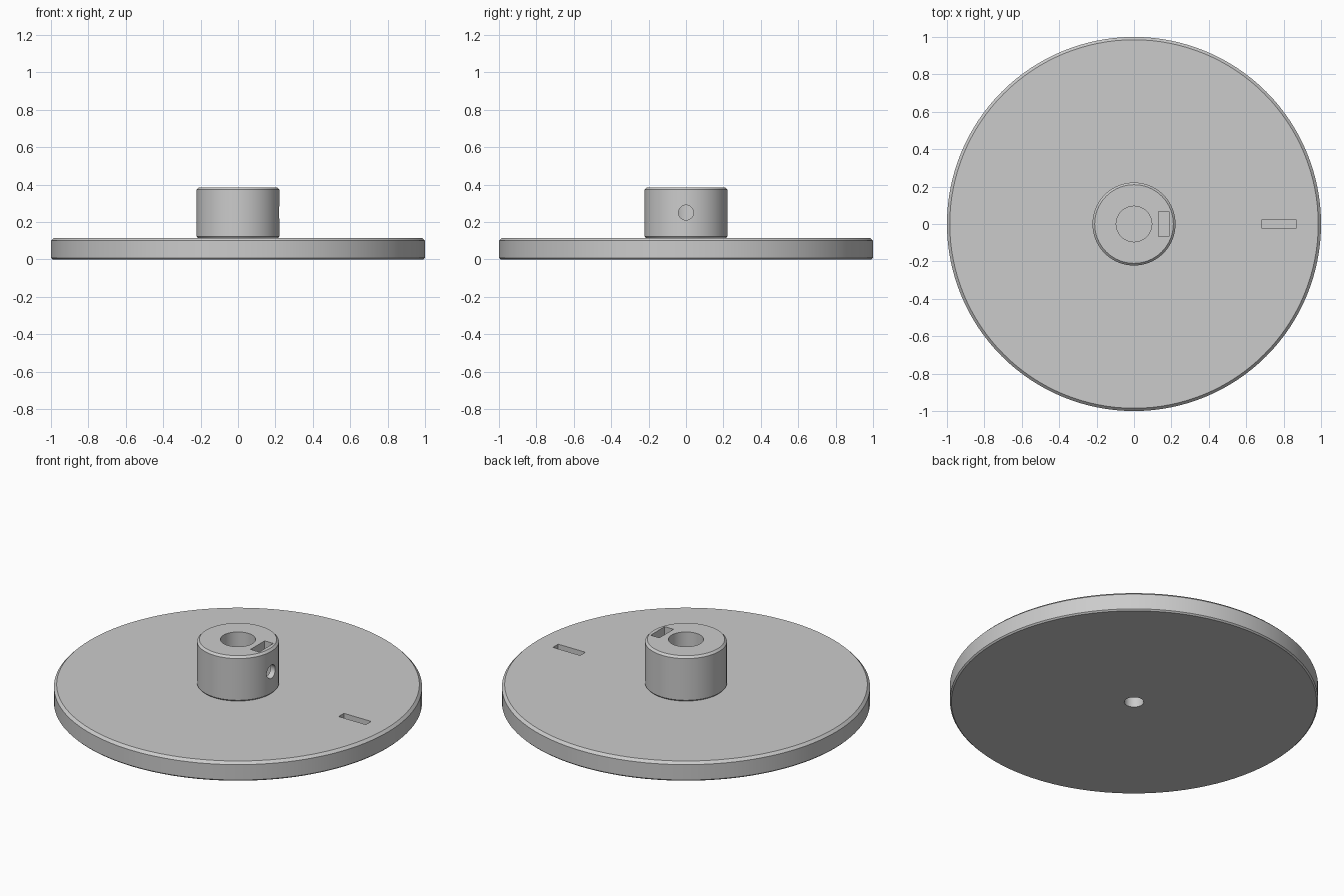
import bpy, bmesh, math
from mathutils import Matrix, Vector

if "Cube" in bpy.data.objects:
    bpy.data.objects.remove(bpy.data.objects["Cube"], do_unlink=True)

SEGMENTS = 128

grey = bpy.data.materials.new("plain grey")
grey.use_nodes = True
grey.diffuse_color = (0.6, 0.6, 0.6, 1)
grey.node_tree.nodes["Principled BSDF"].inputs["Base Color"].default_value = (0.6, 0.6, 0.6, 1)


def add_object(name, bm):
    bmesh.ops.recalc_face_normals(bm, faces=bm.faces)
    mesh = bpy.data.meshes.new(name)
    bm.to_mesh(mesh)
    bm.free()
    mesh.materials.append(grey)
    obj = bpy.data.objects.new(name, mesh)
    bpy.context.collection.objects.link(obj)
    return obj


def lathe(name, profile, closed=False):
    """Revolve (radius, z) points around the z axis."""
    bm = bmesh.new()
    verts = [bm.verts.new((r, 0, z)) for r, z in profile]
    pairs = list(zip(verts, verts[1:]))
    if closed:
        pairs.append((verts[-1], verts[0]))
    edges = [bm.edges.new(pair) for pair in pairs]
    bmesh.ops.spin(bm, geom=verts + edges, cent=(0, 0, 0), axis=(0, 0, 1),
                   angle=math.tau, steps=SEGMENTS, use_duplicate=False)
    bmesh.ops.remove_doubles(bm, verts=bm.verts, dist=1e-5)
    return add_object(name, bm)


def box(name, low, high):
    low, high = Vector(low), Vector(high)
    bm = bmesh.new()
    matrix = Matrix.Translation((low + high) / 2) @ Matrix.Diagonal((*(high - low), 1))
    bmesh.ops.create_cube(bm, size=1, matrix=matrix)
    return add_object(name, bm)


def cut(target, cutter):
    """Subtract a cutter, then discard it."""
    cutter.hide_render = True
    modifier = target.modifiers.new("cut", 'BOOLEAN')
    modifier.operation = 'DIFFERENCE'
    modifier.solver = 'EXACT'
    modifier.object = cutter
    bpy.context.view_layer.objects.active = target
    bpy.ops.object.modifier_apply(modifier=modifier.name)
    bpy.data.objects.remove(cutter, do_unlink=True)


# Chamfered disc with a blind pilot hole underneath
disc = lathe("base_disc", [(0, 0.08), (0.053, 0.08), (0.053, 0), (0.992, 0),
                           (1, 0.008), (1, 0.1), (0.985, 0.115), (0, 0.115)])
cut(disc, box("disc_slot_cutter", (0.685, -0.025, 0.065), (0.865, 0.025, 0.2)))

# Chamfered hub ring with a central bore
hub = lathe("hub", [(0.095, 0.114), (0.214, 0.114), (0.222, 0.123), (0.222, 0.373),
                    (0.21, 0.385), (0.095, 0.385)], closed=True)

# Nut pocket in the top of the hub
cut(hub, box("nut_pocket_cutter", (0.13, -0.067, 0.18), (0.188, 0.067, 0.5)))

# Set screw hole through the side of the hub
bm = bmesh.new()
bmesh.ops.create_cone(bm, cap_ends=True, segments=48, radius1=0.04, radius2=0.04, depth=0.26,
                      matrix=Matrix.Translation((0.17, 0, 0.25)) @ Matrix.Rotation(math.pi / 2, 4, 'Y'))
cut(hub, add_object("screw_hole_cutter", bm))

# Smooth round walls, sharp chamfers
for obj in (disc, hub):
    bpy.ops.object.select_all(action='DESELECT')
    obj.select_set(True)
    bpy.context.view_layer.objects.active = obj
    bpy.ops.object.shade_smooth_by_angle(angle=math.radians(25))
